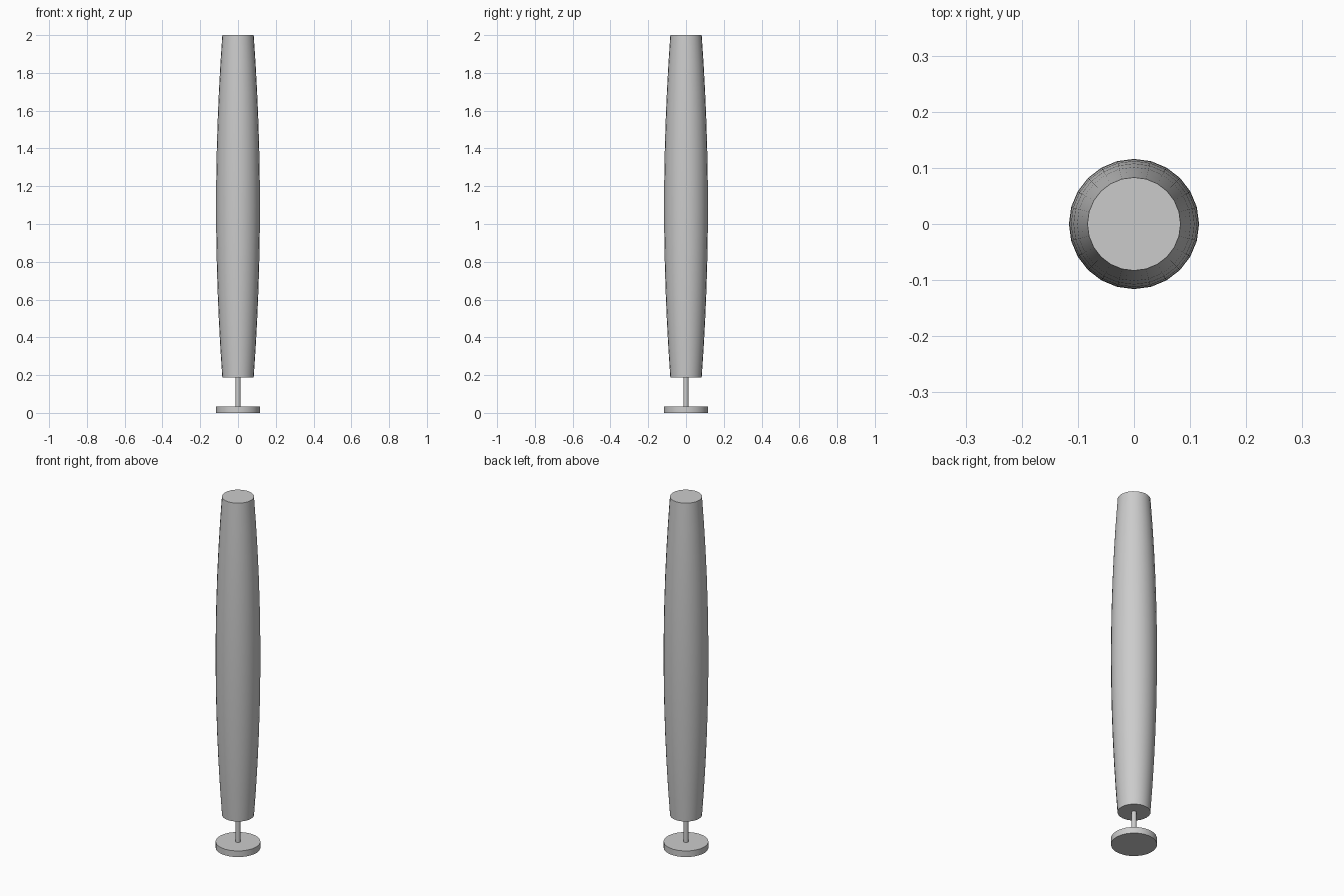
import bpy, bmesh, math

cube = bpy.data.objects.get("Cube")
if cube:
    bpy.data.objects.remove(cube, do_unlink=True)

grey = bpy.data.materials.new("light grey")
grey.use_nodes = True
colour = (0.6, 0.6, 0.6, 1)
grey.diffuse_color = colour
grey.node_tree.nodes["Principled BSDF"].inputs["Base Color"].default_value = colour

SIDES = 24


def turned(name, profile):
    """Capped solid of revolution from (radius, height) pairs, bottom to top."""
    bm = bmesh.new()
    rings = []
    for r, z in profile:
        angles = [2 * math.pi * i / SIDES for i in range(SIDES)]
        rings.append([bm.verts.new((r * math.cos(a), r * math.sin(a), z)) for a in angles])
    for low, high in zip(rings, rings[1:]):
        for i in range(SIDES):
            j = (i + 1) % SIDES
            bm.faces.new((low[i], low[j], high[j], high[i]))
    bm.faces.new(rings[0][::-1])
    bm.faces.new(rings[-1])
    mesh = bpy.data.meshes.new(name)
    bm.to_mesh(mesh)
    bm.free()
    mesh.materials.append(grey)
    obj = bpy.data.objects.new(name, mesh)
    bpy.context.collection.objects.link(obj)
    bpy.ops.object.select_all(action='DESELECT')
    obj.select_set(True)
    bpy.context.view_layer.objects.active = obj
    bpy.ops.object.shade_smooth_by_angle(angle=math.radians(35))
    return obj


# Round foot and thin stem
turned("base", [(0.116, 0), (0.116, 0.035)])
turned("stem", [(0.013, 0.03), (0.013, 0.2)])

# Tall shade, bulging gently towards its middle
BOTTOM, TOP, STEPS = 0.187, 2.0, 12
shade = []
for k in range(STEPS + 1):
    t = 2 * k / STEPS - 1
    shade.append((0.116 - 0.033 * t * t, BOTTOM + (TOP - BOTTOM) * k / STEPS))
turned("shade", shade)
